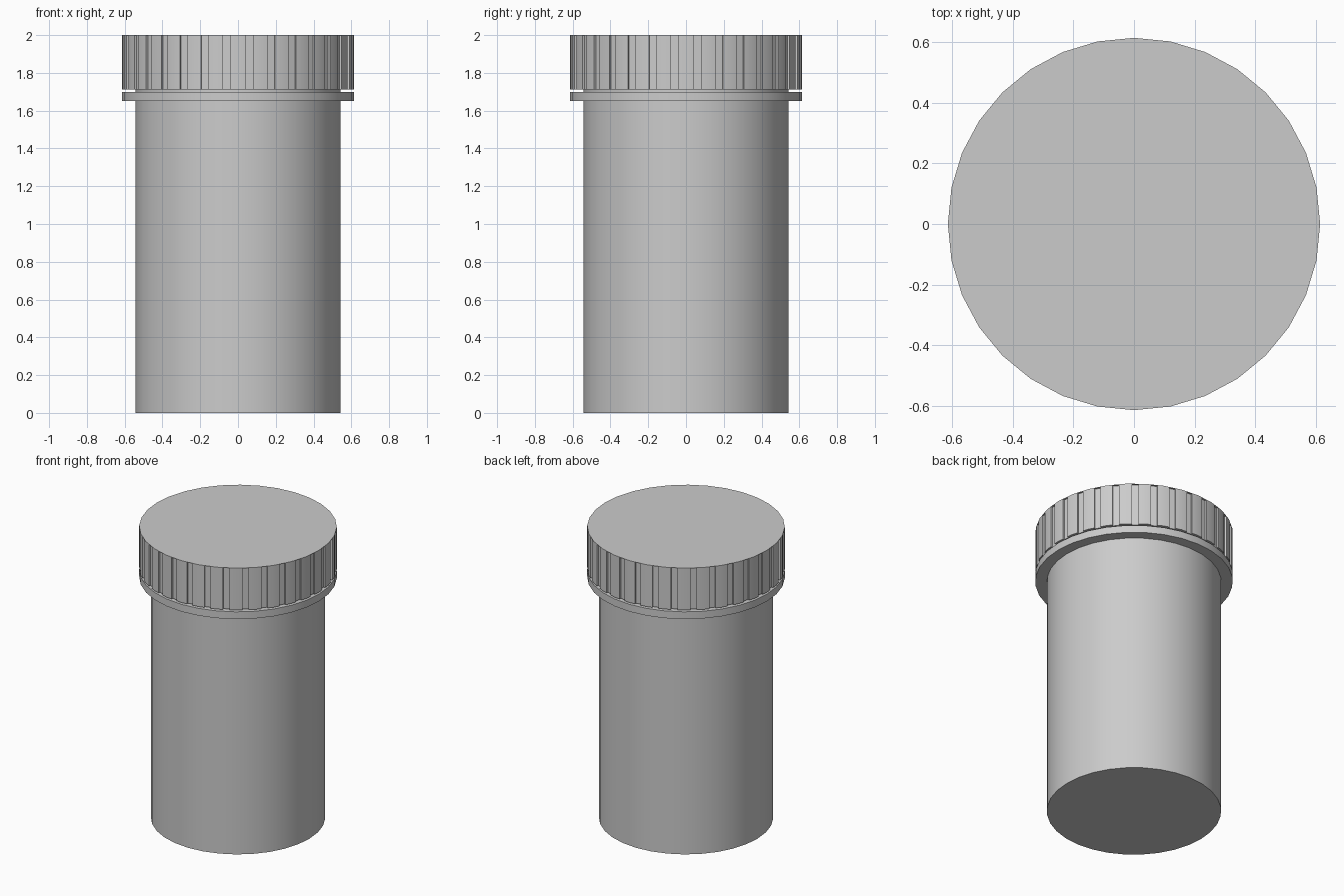
import bpy, bmesh
from math import cos, sin, tau
from mathutils import Vector

if "Cube" in bpy.data.objects:
    bpy.data.objects.remove(bpy.data.objects["Cube"])

SIDES = 32


def ring(radius):
    return [Vector((radius * cos(tau * i / SIDES), radius * sin(tau * i / SIDES), 0))
            for i in range(SIDES)]


def prism(name, outline, z0, z1):
    """Closed upright solid from a flat outline."""
    bm = bmesh.new()
    base = bm.faces.new([bm.verts.new((p.x, p.y, z0)) for p in outline])
    top = bmesh.ops.extrude_face_region(bm, geom=[base])["geom"]
    bmesh.ops.translate(bm, vec=(0, 0, z1 - z0),
                        verts=[v for v in top if isinstance(v, bmesh.types.BMVert)])
    if not any(f.normal.z < 0 for f in bm.faces if len(f.verts) > 4):
        bm.faces.new([v for v in base.verts])
    bmesh.ops.recalc_face_normals(bm, faces=bm.faces[:])
    mesh = bpy.data.meshes.new(name)
    bm.to_mesh(mesh)
    bm.free()
    obj = bpy.data.objects.new(name, mesh)
    bpy.context.collection.objects.link(obj)
    bpy.ops.object.select_all(action='DESELECT')
    obj.select_set(True)
    bpy.context.view_layer.objects.active = obj
    bpy.ops.object.shade_smooth_by_angle(angle=0.5)
    return obj


def grooved(radius, depth):
    """Polygon with a shallow notch in the middle third of every side."""
    corners = ring(radius)
    points = []
    for i, a in enumerate(corners):
        b = corners[(i + 1) % SIDES]
        inward = -(a + b).normalized() * depth
        p, q = a.lerp(b, 1 / 3), a.lerp(b, 2 / 3)
        points += [a, p, p + inward, q + inward, q]
    return points


# Bottle body and neck
prism("bottle_body", ring(0.543), 0, 1.72)
# Flange below the cap
prism("neck_flange", ring(0.615), 1.65, 1.70)
# Grip of the cap with vertical grooves
prism("cap_grip", grooved(0.615, 0.012), 1.712, 1.997)
# Flat cap top
prism("cap_top", ring(0.615), 1.997, 2.0)
